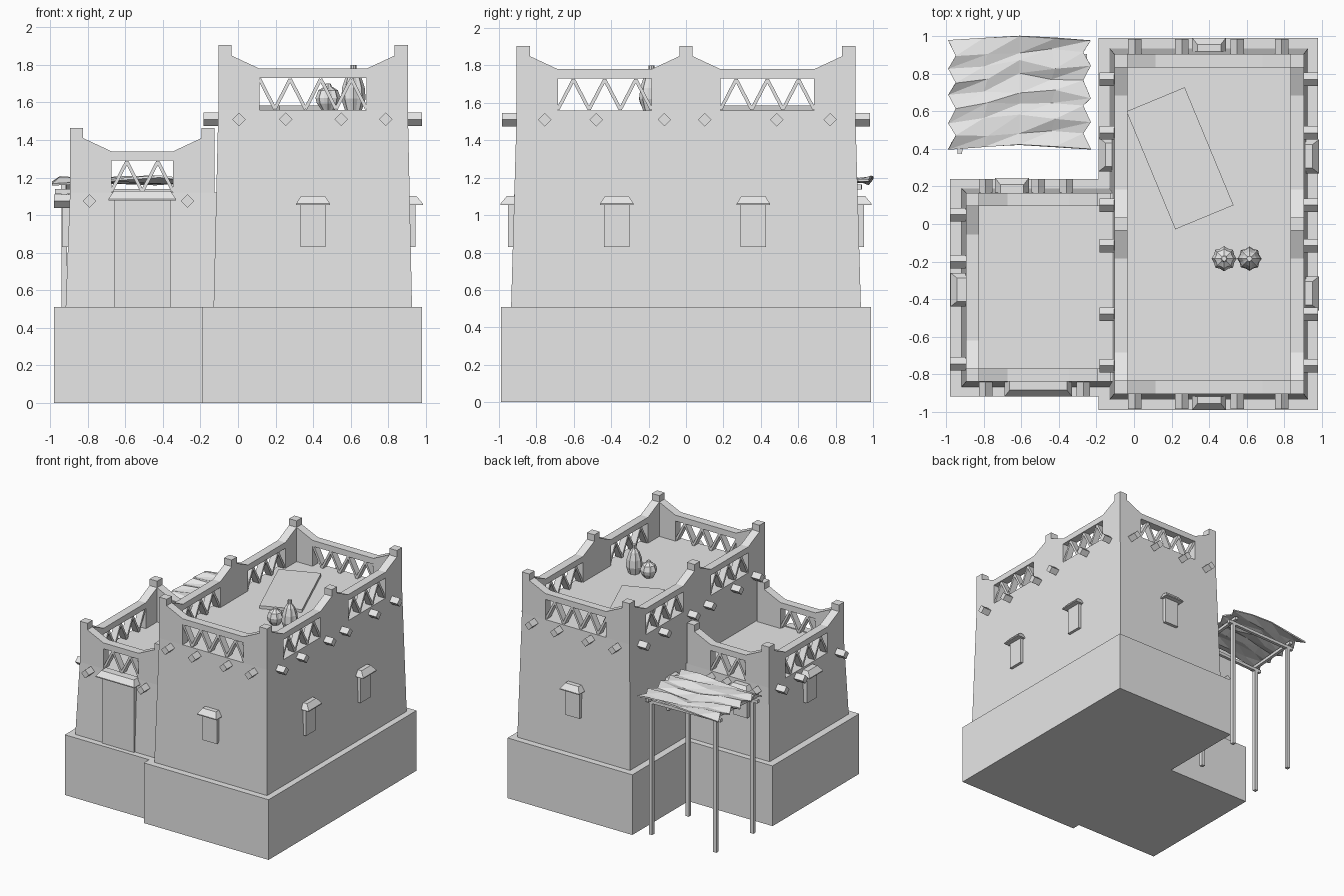
import bpy, bmesh, math, random
from mathutils import Vector

random.seed(4)
if "Cube" in bpy.data.objects:
    bpy.data.objects.remove(bpy.data.objects["Cube"])

clay = bpy.data.materials.new("pale_clay")
clay.use_nodes = True
GREY = (0.8, 0.8, 0.8, 1)
clay.diffuse_color = GREY
clay.node_tree.nodes["Principled BSDF"].inputs["Base Color"].default_value = GREY


def finish(name, bm):
    bmesh.ops.recalc_face_normals(bm, faces=bm.faces)
    mesh = bpy.data.meshes.new(name)
    bm.to_mesh(mesh)
    bm.free()
    mesh.materials.append(clay)
    obj = bpy.data.objects.new(name, mesh)
    bpy.context.collection.objects.link(obj)
    return obj


def loft(name, rings):
    """Solid skinned through matching rings of points, capped at both ends."""
    bm = bmesh.new()
    loops = [[bm.verts.new(p) for p in ring] for ring in rings]
    n = len(loops[0])
    for low, high in zip(loops, loops[1:]):
        for i in range(n):
            j = (i + 1) % n
            bm.faces.new((low[i], low[j], high[j], high[i]))
    bm.faces.new(loops[0])
    bm.faces.new(loops[-1])
    return finish(name, bm)


def rect(x0, x1, y0, y1, z):
    return [(x0, y0, z), (x1, y0, z), (x1, y1, z), (x0, y1, z)]


def box(name, x0, x1, y0, y1, z0, z1):
    return loft(name, [rect(x0, x1, y0, y1, z0), rect(x0, x1, y0, y1, z1)])


def bar(name, p, q, side, a, b, diamond=False):
    """Bar from p to q; a is its half size along side, b across it."""
    p, q, side = Vector(p), Vector(q), Vector(side)
    u, v = side * a, (q - p).cross(side).normalized() * b
    corners = (u, v, -u, -v) if diamond else (u + v, v - u, -u - v, u - v)
    return loft(name, [[p + c for c in corners], [q + c for c in corners]])


POST = 0.035


def post(name, x, y, floor):
    box(name, x - POST, x + POST, y - POST, y + POST, floor, floor + 0.345)


def parapet(name, p, q, floor, bars, start_high=False):
    """Parapet between two posts: swept-up ends, a lintel and a zigzag grille."""
    p, q = Vector((*p, floor)), Vector((*q, floor))
    length = (q - p).length
    along = (q - p).normalized()
    side = along.cross(Vector((0, 0, 1)))
    e = 0.15
    half = [(e, 0), (0, 0), (0, 0.29), (e, 0.22)]
    outline = half + [(length - s, h) for s, h in reversed(half)]
    outline += [(length - e, 0.17), (e, 0.17)]
    at = lambda s, h: p + along * s + Vector((0, 0, h))
    loft(name, [[at(s, h) + side * k for s, h in outline] for k in (-POST, POST)])
    step = (length - 2 * e) / bars
    for i in range(bars):
        h0 = 0.165 if (i % 2 == 0) == start_high else 0.005
        bar(name + "_grille", at(e + i * step, h0), at(e + (i + 1) * step, 0.17 - h0),
            side, 0.028, 0.009)


def hooded(name, x, y, out, width, z0, z1, hood_w):
    """Raised panel with a sloping hood; out is the outward wall direction."""
    out = Vector((*out, 0))
    side = out.cross(Vector((0, 0, 1)))
    base = Vector((x, y, 0))

    def ring(w, depth, z):
        return [base + side * s * w / 2 + out * d + Vector((0, 0, z))
                for s, d in ((-1, -0.03), (1, -0.03), (1, depth), (-1, depth))]
    loft(name + "_panel", [ring(width, 0.03, z0), ring(width, 0.03, z1)])
    loft(name + "_hood", [ring(hood_w, 0.07, z1), ring(hood_w, 0.07, z1 + 0.008),
                          ring(hood_w - 0.055, 0.035, z1 + 0.05)])


def roof_beam(x, y, out, reach, z):
    out = Vector((*out, 0))
    p = Vector((x, y, z))
    bar("roof_beam", p - out * 0.05, p + out * reach, (0, 0, 1), 0.036, 0.036, True)


# Plinths and tapered bodies
BASE, ROOF, LOW = 0.51, 1.56, 1.12
box("main_plinth", -0.19, 0.98, -0.99, 0.99, 0, BASE)
box("annex_plinth", -0.98, -0.19, -0.92, 0.24, 0, BASE)
loft("main_body", [rect(-0.13, 0.927, -0.935, 0.935, BASE),
                   rect(-0.105, 0.905, -0.905, 0.905, ROOF)])
loft("annex_body", [rect(-0.918, -0.1, -0.868, 0.19, BASE),
                    rect(-0.895, -0.1, -0.84, 0.165, LOW)])

# Main parapets, mirrored front to back and side to side
WEST, EAST, END = -0.07, 0.87, 0.87
for x in (WEST, EAST):
    for y in (-END, 0, END):
        post("main_parapet_post", x, y, ROOF)
    for s in (-1, 1):
        parapet("main_side_parapet", (x, s * POST), (x, s * (END - POST)), ROOF, 6)
for s in (-1, 1):
    parapet("main_end_parapet", (WEST + POST, s * END), (EAST - POST, s * END),
            ROOF, 7, True)

# Annex parapets
AX0, AX1, AY0, AY1 = -0.86, -0.16, -0.805, 0.13
for y in (AY0, AY1):
    for x in (AX0, AX1):
        post("annex_parapet_post", x, y, LOW)
    parapet("annex_end_parapet", (AX0 + POST, y), (AX1 - POST, y), LOW, 4)
parapet("annex_side_parapet", (AX0, AY0 + POST), (AX0, AY1 - POST), LOW, 7)

# Projecting roof beams
for y in (-0.755, -0.48, -0.115, 0.1, 0.485, 0.77):
    roof_beam(-0.105, y, (-1, 0), 0.08, 1.51)
    roof_beam(0.905, y, (1, 0), 0.075, 1.51)
for x in (0.005, 0.255, 0.55, 0.787):
    for s in (-1, 1):
        roof_beam(x, s * 0.91, (0, s), 0.075, 1.51)
for y in (-0.745, -0.2, 0.05):
    roof_beam(-0.9, y, (-1, 0), 0.08, 1.075)
for x in (-0.79, -0.27):
    roof_beam(x, -0.845, (0, -1), 0.075, 1.075)
for x in (-0.79, -0.51, -0.36):
    roof_beam(x, 0.17, (0, 1), 0.07, 1.075)

# Windows and door
SILL, HEAD = 0.83, 1.053
for s in (-1, 1):
    hooded("main_end_window", 0.4, s * 0.922, (0, s), 0.135, SILL, HEAD, 0.18)
for y in (-0.37, 0.36):
    hooded("main_left_window", 0.915, y, (1, 0), 0.135, SILL, HEAD, 0.18)
hooded("main_right_window", -0.118, 0.37, (-1, 0), 0.135, SILL, HEAD, 0.18)
hooded("annex_side_window", -0.908, -0.35, (-1, 0), 0.135, SILL, HEAD, 0.18)
hooded("annex_back_window", -0.65, 0.175, (0, 1), 0.135, SILL, HEAD, 0.18)
hooded("front_door", -0.51, -0.85, (0, -1), 0.3, BASE, 1.077, 0.36)

# Flat slab lying on the main roof
hatch = box("roof_hatch", -0.168, 0.168, -0.34, 0.34, 0, 0.025)
hatch.location = (0.245, 0.35, ROOF)
hatch.rotation_euler.z = math.radians(22.5)


# Ribbed jars
def jar(name, x, y, profile):
    rings = []
    for r, h in profile:
        rings.append([(x + r * k * math.cos(a), y + r * k * math.sin(a), ROOF + h)
                      for i in range(16)
                      for k, a in [((1, 0.86)[i % 2], i * math.pi / 8)]])
    loft(name, rings)


jar("short_jar", 0.48, -0.185, [(0.035, 0), (0.06, 0.035), (0.067, 0.065),
                               (0.052, 0.105), (0.02, 0.125), (0.014, 0.14)])
jar("tall_jar", 0.615, -0.185, [(0.045, 0), (0.065, 0.06), (0.06, 0.12),
                               (0.04, 0.18), (0.016, 0.21), (0.016, 0.24)])

# Shade canopy: poles, rails and a crumpled cloth
poles = [(-0.3, 0.89), (-0.89, 0.87), (-0.925, 0.425), (-0.34, 0.455)]
for x, y in poles:
    box("canopy_pole", x - 0.015, x + 0.015, y - 0.015, y + 0.015, 0, 1.16)
for i, (x, y) in enumerate(poles):
    p, q = Vector((x, y, 1.13)), Vector((*poles[(i + 1) % 4], 1.13))
    d = (q - p).normalized() * 0.05
    p.z = q.z = 1.125 + 0.025 * (i % 2)
    bar("canopy_rail", p - d, q + d, (0, 0, 1), 0.013, 0.013)

bm = bmesh.new()
COLS, ROWS = 4, 8
grid = []
for r in range(ROWS + 1):
    fold = 1 if r % 2 else -1
    row = []
    for c in range(COLS + 1):
        u = 2 * c / COLS - 1
        x = -0.61 + u * (0.36 + 0.02 * -fold)
        y = 0.7 + 0.58 * (r / ROWS - 0.5) + 0.012 * math.cos(3 * u) + random.uniform(-0.02, 0.02) * (0 < r < ROWS)
        z = 1.185 + 0.016 * fold * math.cos(c * 1.1) + random.uniform(-0.008, 0.008)
        row.append(bm.verts.new((x, y, z)))
    grid.append(row)
for r in range(ROWS):
    for c in range(COLS):
        a, b = grid[r], grid[r + 1]
        bm.faces.new((a[c], a[c + 1], b[c + 1]))
        bm.faces.new((a[c], b[c + 1], b[c]))
cloth = finish("canopy_cloth", bm)
thick = cloth.modifiers.new("thickness", "SOLIDIFY")
thick.thickness = 0.012
thick.offset = 0
